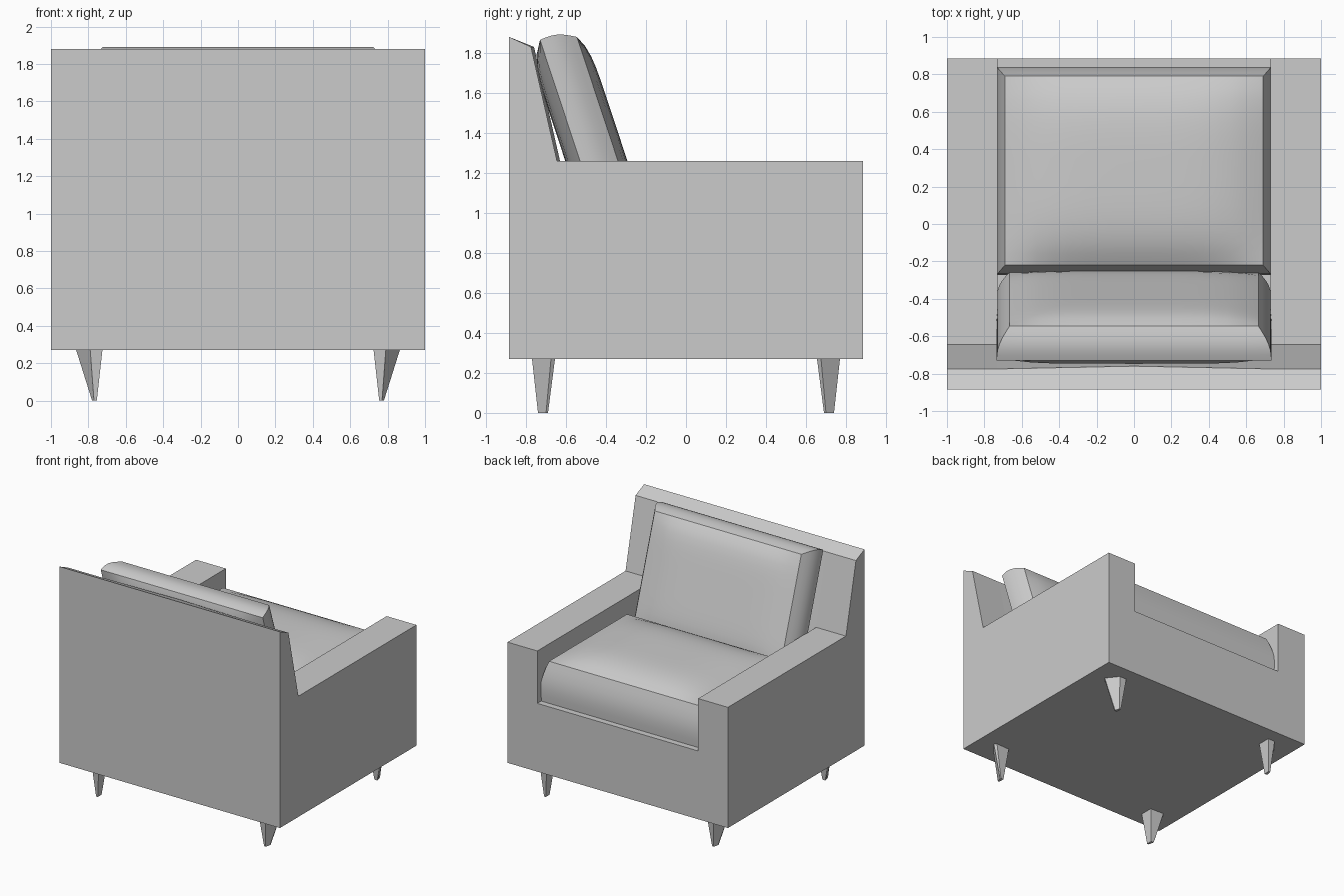
import bpy, bmesh, math
from mathutils import Matrix, Vector

if "Cube" in bpy.data.objects:
    bpy.data.objects.remove(bpy.data.objects["Cube"])


def make_object(name, bm):
    bmesh.ops.remove_doubles(bm, verts=bm.verts, dist=1e-4)
    bmesh.ops.dissolve_degenerate(bm, edges=bm.edges, dist=1e-4)
    bmesh.ops.recalc_face_normals(bm, faces=bm.faces)
    me = bpy.data.meshes.new(name)
    bm.to_mesh(me)
    bm.free()
    ob = bpy.data.objects.new(name, me)
    bpy.context.collection.objects.link(ob)
    return ob


def loft(name, rings):
    """Skin a row of equal-length rings and cap both ends."""
    bm = bmesh.new()
    vs = [[bm.verts.new(p) for p in r] for r in rings]
    n = len(rings[0])
    for a, b in zip(vs, vs[1:]):
        for i in range(n):
            j = (i + 1) % n
            bm.faces.new((a[i], a[j], b[j], b[i]))
    bm.faces.new(vs[0])
    bm.faces.new(vs[-1])
    return make_object(name, bm)


def cushion(name, low, high, crown_low, crown_high, bulge, power, mat):
    """Puffy box: low/high = (half width, y0, y1, z); crowned panels, bulged band."""
    bm = bmesh.new()
    N, M = 16, 6

    def rect(u, v, r):
        return Vector((u * r[0], (r[1] + r[2]) / 2 + v * (r[2] - r[1]) / 2, r[3]))

    def patch(fn, nu, nv):
        g = [[bm.verts.new(mat @ fn(2 * i / nu - 1, 2 * j / nv - 1))
              for j in range(nv + 1)] for i in range(nu + 1)]
        for i in range(nu):
            for j in range(nv):
                bm.faces.new((g[i][j], g[i + 1][j], g[i + 1][j + 1], g[i][j + 1]))

    def panel(r, crown):
        def fn(u, v):
            p = rect(u, v, r)
            p.z += crown * (1 - abs(u) ** power) * (1 - abs(v) ** power)
            return p
        return fn

    def band(dx, dy):
        def fn(s, t):
            u, v = (dx, s) if dx else (s, dy)
            k = (t + 1) / 2
            p = rect(u, v, low).lerp(rect(u, v, high), k)
            b = bulge * math.sin(math.pi * k)
            return p + Vector((u * b, v * b, 0))
        return fn

    patch(panel(low, crown_low), N, N)
    patch(panel(high, crown_high), N, N)
    for d in ((1, 0), (-1, 0), (0, 1), (0, -1)):
        patch(band(*d), N, M)
    ob = make_object(name, bm)
    bpy.ops.object.select_all(action='DESELECT')
    bpy.context.view_layer.objects.active = ob
    ob.select_set(True)
    bpy.ops.object.shade_smooth_by_angle(angle=math.radians(30))
    return ob


# Upholstered frame: arms, base and sloping back in one loft across the width
def section(x, deck_y, deck_z, crown=0.0):
    pts = [(-.885, .27), (.885, .27), (.885, deck_z), (deck_y + crown, deck_z),
           (-.775 + crown, 1.83), (-.885, 1.88)]
    return [(x, y, z) for y, z in pts]


arm, deck = (-.645, 1.26), (-.547, .83)
loft("chair_frame", [section(-1, *arm), section(-.73, *arm), section(-.73, *deck),
                     section(0, *deck, .015), section(.73, *deck),
                     section(.73, *arm), section(1, *arm)])

# Seat cushion
cushion("seat_cushion", (.725, -.27, .835, .83), (.69, -.22, .79, 1.15),
        0, .08, .022, 4, Matrix.Identity(4))

# Back cushion, leaning against the back
tilt = math.radians(18.3)
c, s = math.cos(tilt), math.sin(tilt)
lean = Matrix(((1, 0, 0, 0), (0, -s, c, -.73), (0, c, s, 1.865), (0, 0, 0, 1)))
cushion("back_cushion", (.735, -1.02, 0, 0), (.665, -.96, -.044, .18),
        -.07, .045, .02, 6, lean)

# Tapered legs with a flared outer corner, mirrored to all four corners
top = [(.725, -.77), (.79, -.77), (.865, -.675), (.85, -.655), (.725, -.66)]
foot = [(.755, -.74), (.77, -.74), (.78, -.70), (.78, -.69), (.755, -.69)]
legs = loft("legs", [[(x, y, .27) for x, y in top], [(x, y, 0) for x, y in foot]])
mirror = legs.modifiers.new("four_corners", 'MIRROR')
mirror.use_axis = (True, True, False)
